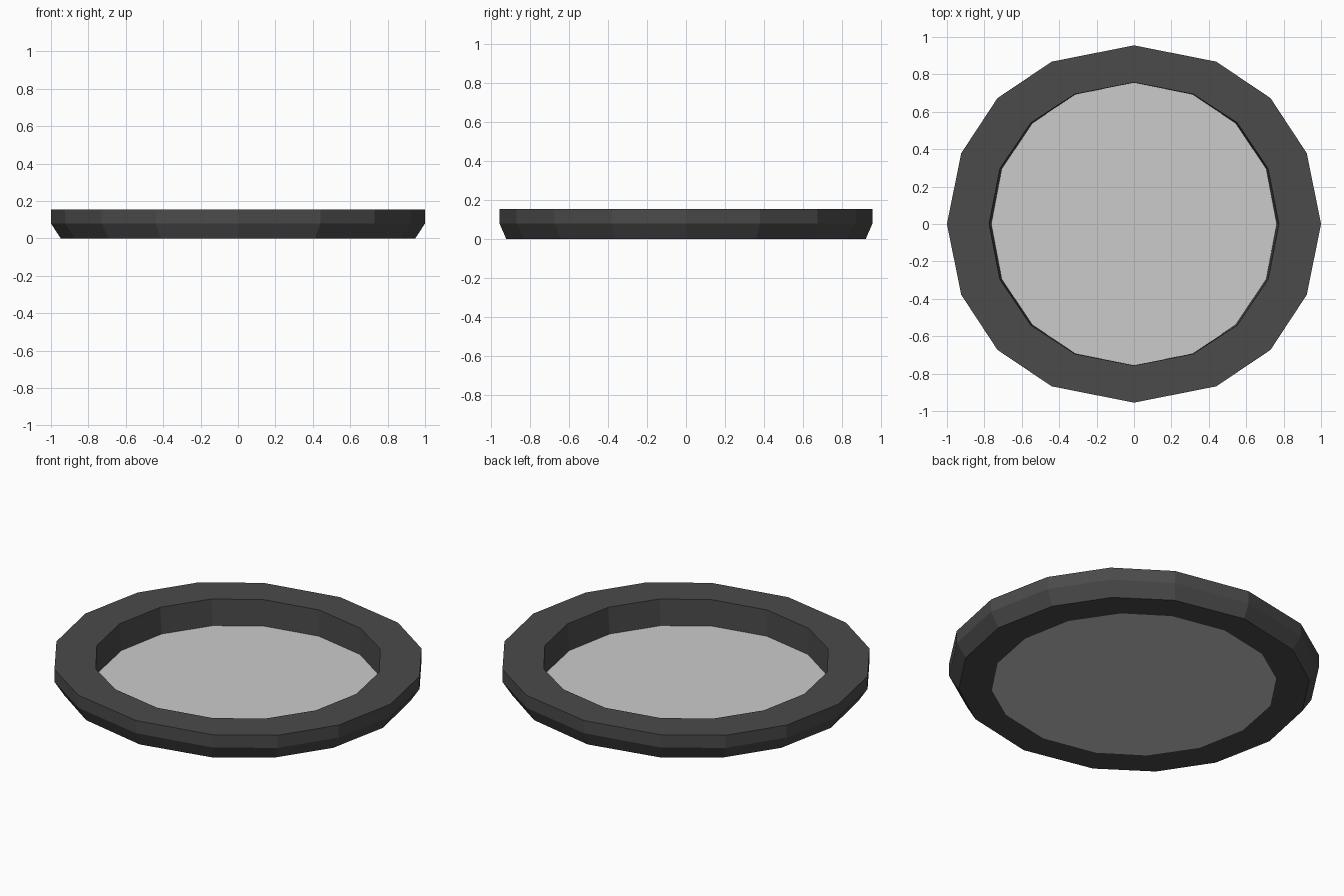
import bpy, bmesh

if "Cube" in bpy.data.objects:
    bpy.data.objects.remove(bpy.data.objects["Cube"])

dark = bpy.data.materials.new("dark_rim")
dark.diffuse_color = (0.07, 0.07, 0.07, 1)
dark.use_nodes = True
dark.node_tree.nodes["Principled BSDF"].inputs["Base Color"].default_value = dark.diffuse_color


def mirrored_loop(quarter):
    """Complete a quarter outline (from +x to +y) into a full 16-sided loop."""
    half = quarter + [(-x, y) for x, y in reversed(quarter[:-1])]
    return half + [(-x, -y) for x, y in half[1:-1]]


def add_loop(bm, outline, z):
    return [bm.verts.new((x, y, z)) for x, y in outline]


def finish(bm, name, mat=None):
    mesh = bpy.data.meshes.new(name)
    bm.to_mesh(mesh)
    bm.free()
    obj = bpy.data.objects.new(name, mesh)
    bpy.context.collection.objects.link(obj)
    if mat:
        mesh.materials.append(mat)
    return obj


outer = mirrored_loop([(1, 0), (0.924, 0.378), (0.73, 0.673), (0.44, 0.868), (0, 0.955)])
base = mirrored_loop([(0.948, 0), (0.875, 0.36), (0.69, 0.64), (0.412, 0.832), (0, 0.92)])
inner = mirrored_loop([(0.775, 0), (0.717, 0.296), (0.552, 0.541), (0.317, 0.694), (0, 0.757)])
foot = mirrored_loop([(0.763, 0), (0.707, 0.295), (0.543, 0.539), (0.315, 0.692), (0, 0.756)])

# Rim: closed ring with a chamfered lower edge
bm = bmesh.new()
loops = [add_loop(bm, o, z) for o, z in
         ((base, 0), (outer, 0.08), (outer, 0.155), (inner, 0.155), (foot, 0))]
for a, b in zip(loops, loops[1:] + loops[:1]):
    for i in range(len(a)):
        j = (i + 1) % len(a)
        bm.faces.new((a[i], a[j], b[j], b[i]))
bmesh.ops.recalc_face_normals(bm, faces=bm.faces)
finish(bm, "rim", dark)

# Floor: thin sheet filling the ring at the bottom
bm = bmesh.new()
bm.faces.new(add_loop(bm, foot, 0))
finish(bm, "floor_panel")
